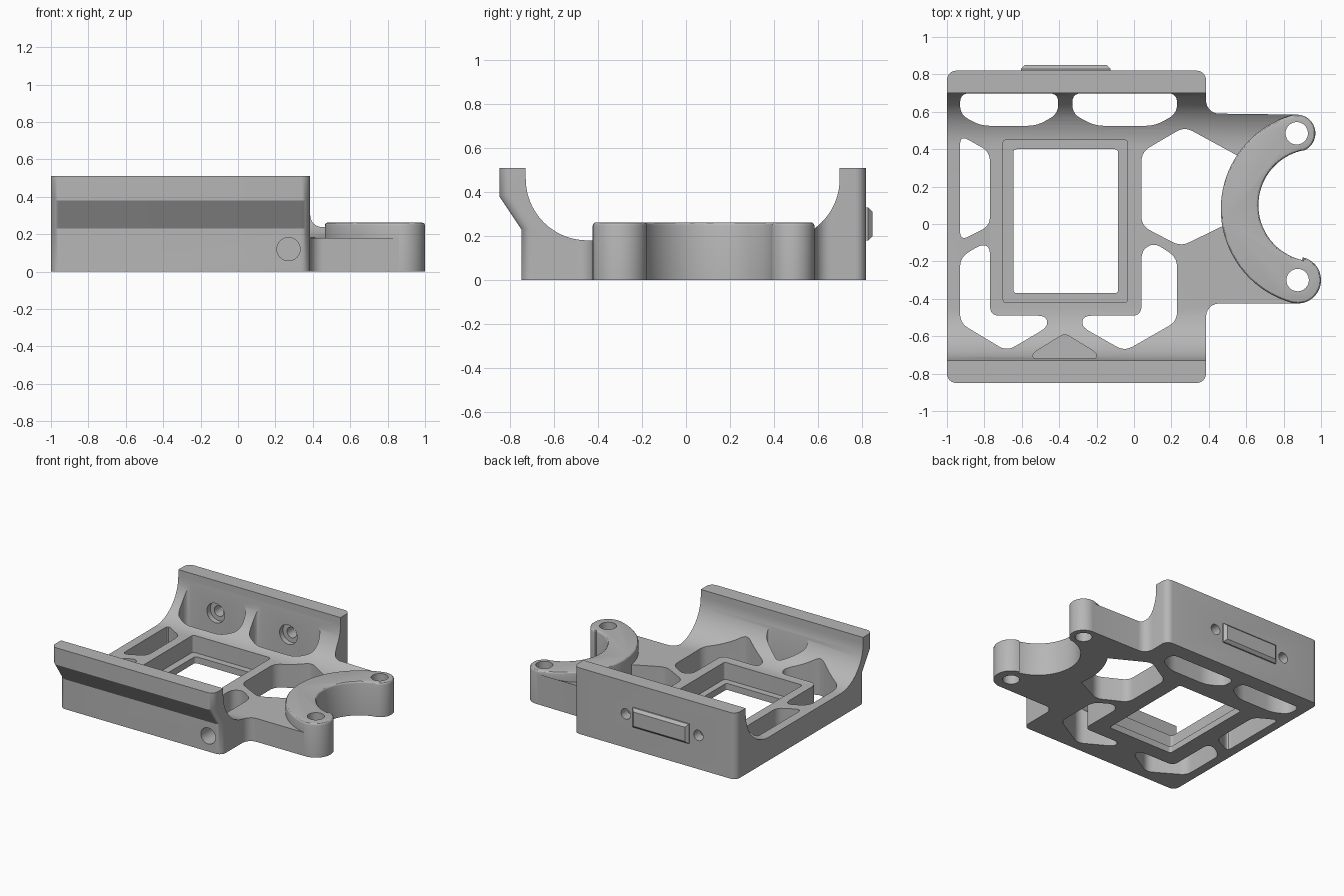
import bpy, bmesh
from math import sin, cos, pi, radians, atan2
from mathutils import Vector, Matrix

old = bpy.data.objects.get("Cube")
if old:
    bpy.data.objects.remove(old, do_unlink=True)

grey = bpy.data.materials.new("plain grey")
grey.use_nodes = True
COLOR = (0.47, 0.47, 0.47, 1)
grey.diffuse_color = COLOR
grey.node_tree.nodes["Principled BSDF"].inputs["Base Color"].default_value = COLOR


def make(name, bm):
    bmesh.ops.recalc_face_normals(bm, faces=bm.faces)
    mesh = bpy.data.meshes.new(name)
    bm.to_mesh(mesh)
    bm.free()
    mesh.materials.append(grey)
    ob = bpy.data.objects.new(name, mesh)
    bpy.context.collection.objects.link(ob)
    return ob


def extrude(points, vec):
    bm = bmesh.new()
    face = bm.faces.new([bm.verts.new(p) for p in points])
    new = bmesh.ops.extrude_face_region(bm, geom=[face])["geom"]
    bmesh.ops.translate(bm, vec=vec, verts=[v for v in new if isinstance(v, bmesh.types.BMVert)])
    return bm


def plan(name, pts, z0, z1):
    return make(name, extrude([(x, y, z0) for x, y in pts], (0, 0, z1 - z0)))


def boolean(ob, other, op):
    mod = ob.modifiers.new(op, "BOOLEAN")
    mod.operation, mod.solver, mod.object = op, "EXACT", other
    bpy.context.view_layer.objects.active = ob
    bpy.ops.object.modifier_apply(modifier=mod.name)
    bpy.data.objects.remove(other, do_unlink=True)


def arc(cx, cy, r, a0, a1, n=16):
    return [(cx + r * cos(a0 + (a1 - a0) * i / n), cy + r * sin(a0 + (a1 - a0) * i / n)) for i in range(n + 1)]


def rounded(pts, r=0.05, n=5):
    out = []
    for i, p in enumerate(pts):
        p, a, b = Vector(p), Vector(pts[i - 1]), Vector(pts[(i + 1) % len(pts)])
        s = p + (a - p).normalized() * min(r, (a - p).length * 0.45)
        e = p + (b - p).normalized() * min(r, (b - p).length * 0.45)
        out += [s * (1 - t) ** 2 + p * 2 * t * (1 - t) + e * t * t for t in [k / n for k in range(n + 1)]]
    return out


def rect(x0, x1, y0, y1):
    return [(x0, y0), (x1, y0), (x1, y1), (x0, y1)]


def cylinder(name, r, depth, pos, along_y=False):
    bm = bmesh.new()
    bmesh.ops.create_cone(bm, cap_ends=True, segments=32, radius1=r, radius2=r, depth=depth)
    if along_y:
        bmesh.ops.rotate(bm, verts=bm.verts, matrix=Matrix.Rotation(pi / 2, 3, "X"))
    bmesh.ops.translate(bm, verts=bm.verts, vec=pos)
    return make(name, bm)


# Cradle cross-section with two curved side walls
TOP = 0.51
section = [(-0.75, 0), (0.82, 0), (0.82, TOP), (0.70, TOP)]
section += arc(0.42, 0.46, 0.28, 0, -pi / 2, 20)
section += arc(-0.45, 0.46, 0.28, -pi / 2, -pi, 20)
section += [(-0.73, TOP), (-0.85, TOP), (-0.85, 0.38), (-0.75, 0.23)]

# Cradle body, its outer vertical corners rounded
bm = extrude([(-1, y, z) for y, z in section], (1.385, 0, 0))
corners = [e for e in bm.edges if abs(e.verts[0].co.x - e.verts[1].co.x) < 0.01
           and (all(v.co.y < -0.74 for v in e.verts) or all(v.co.y > 0.81 for v in e.verts))
           and abs(e.verts[0].co.z - e.verts[1].co.z) > 0.01]
bmesh.ops.bevel(bm, geom=corners, offset=0.05, segments=6, profile=0.5, affect="EDGES")
body = make("cradle_body", bm)

# Side arm web: same cross-section trimmed to the arm outline
arm = make("arm", extrude([(0.3, y, z) for y, z in section], (0.7, 0, 0)))
outline = [(0.25, 0.66)] + arc(0.455, 0.66, 0.07, pi, 1.5 * pi, 6) + [(0.86, 0.585), (0.75, 0.42), (0.6, 0.1)]
outline += [(0.75, -0.27), (0.86, -0.425)] + arc(0.455, -0.495, 0.07, pi / 2, pi, 6) + [(0.25, -0.495)]
boolean(arm, plan("arm_outline", outline, -0.1, 1), "INTERSECT")
boolean(body, arm, "UNION")

# Lightening holes through the floor, running up into the walls
holes = [
    [(-0.93, 0.699), (-0.405, 0.699), (-0.405, 0.59), (-0.52, 0.525), (-0.82, 0.525), (-0.93, 0.585)],
    [(-0.33, 0.699), (0.23, 0.699), (0.23, 0.59), (0.11, 0.525), (-0.21, 0.525), (-0.33, 0.59)],
    [(-0.93, 0.475), (-0.77, 0.385), (-0.77, -0.01), (-0.93, -0.09)],
    [(-0.93, -0.18), (-0.82, -0.11), (-0.77, -0.12), (-0.77, -0.49), (-0.47, -0.49), (-0.46, -0.55),
     (-0.68, -0.68), (-0.93, -0.53)],
    [(0.23, -0.18), (0.11, -0.1), (0.04, -0.14), (0.04, -0.49), (-0.27, -0.49), (-0.28, -0.55),
     (-0.05, -0.68), (0.23, -0.52)],
    [(0.04, 0.385), (0.27, 0.52), (0.6, 0.34), (0.6, 0.05), (0.25, -0.12), (0.04, -0.01)],
]
for h in holes:
    boolean(body, plan("hole", rounded(h), -0.1, 1), "DIFFERENCE")

# Blind pocket in the front wall
boolean(body, plan("pocket", rounded([(-0.54, -0.72), (-0.2, -0.72), (-0.2, -0.69), (-0.37, -0.585), (-0.54, -0.69)], 0.03),
                   0.12, 0.45), "DIFFERENCE")

# Stepped rectangular window
boolean(body, plan("window_recess", rounded(rect(-0.70, -0.035, -0.42, 0.45), 0.02), 0.05, 1), "DIFFERENCE")
boolean(body, plan("window", rounded(rect(-0.645, -0.085, -0.37, 0.40), 0.02), -0.1, 1), "DIFFERENCE")

# Crescent mount with two lugs
C, R, D, r = Vector((0.985, 0.08)), 0.521, Vector((0.965, 0.1)), 0.3
lug_a, ra, lug_b, rb = Vector((0.87, 0.485)), 0.1, Vector((0.875, -0.30)), 0.125


def angle(v):
    return atan2(v.y, v.x)


crescent = arc(*C, R, angle(lug_a - C), angle(lug_b - C) + 2 * pi, 40)
crescent += arc(*lug_b, rb, angle(lug_b - C), angle(D - lug_b), 20)
crescent += arc(*D, r, angle(lug_b - D) + 2 * pi, angle(lug_a - D), 32)
crescent += arc(*lug_a, ra, angle(D - lug_a), angle(lug_a - C), 20)
clean = []
for p in crescent:
    if not clean or (Vector(p) - Vector(clean[-1])).length > 0.012:
        clean.append(p)
if (Vector(clean[0]) - Vector(clean[-1])).length < 0.012:
    clean.pop()
bm = extrude([(x, y, 0) for x, y in clean], (0, 0, 0.262))
rim = [e for e in bm.edges if all(v.co.z > 0.2 for v in e.verts)]
bmesh.ops.bevel(bm, geom=rim, offset=0.015, segments=3, profile=0.5, affect="EDGES")
boolean(body, make("crescent_mount", bm), "UNION")
for c in (lug_a, lug_b):
    boolean(body, cylinder("lug_hole", 0.06, 1, (c.x, c.y, 0.1)), "DIFFERENCE")

# Screw holes with counterbores in the back wall, bore in the front wall
for x in (-0.68, -0.06):
    boolean(body, cylinder("screw_hole", 0.04, 0.4, (x, 0.78, 0.26), True), "DIFFERENCE")
    boolean(body, cylinder("counterbore", 0.075, 0.1, (x, 0.69, 0.26), True), "DIFFERENCE")
boolean(body, cylinder("front_bore", 0.062, 0.4, (0.27, -0.77, 0.12), True), "DIFFERENCE")

# Raised chamfered tab on the back wall
tab = extrude([(x, 0.80, z) for x, z in rect(-0.605, -0.125, 0.18, 0.33)], (0, 0.05, 0))
edges = [e for e in tab.edges if all(v.co.y > 0.84 for v in e.verts)]
bmesh.ops.bevel(tab, geom=edges, offset=0.02, segments=1, affect="EDGES")
boolean(body, make("back_tab", tab), "UNION")

bpy.ops.object.select_all(action="DESELECT")
body.select_set(True)
bpy.context.view_layer.objects.active = body
bpy.ops.object.shade_smooth_by_angle(angle=radians(30))
